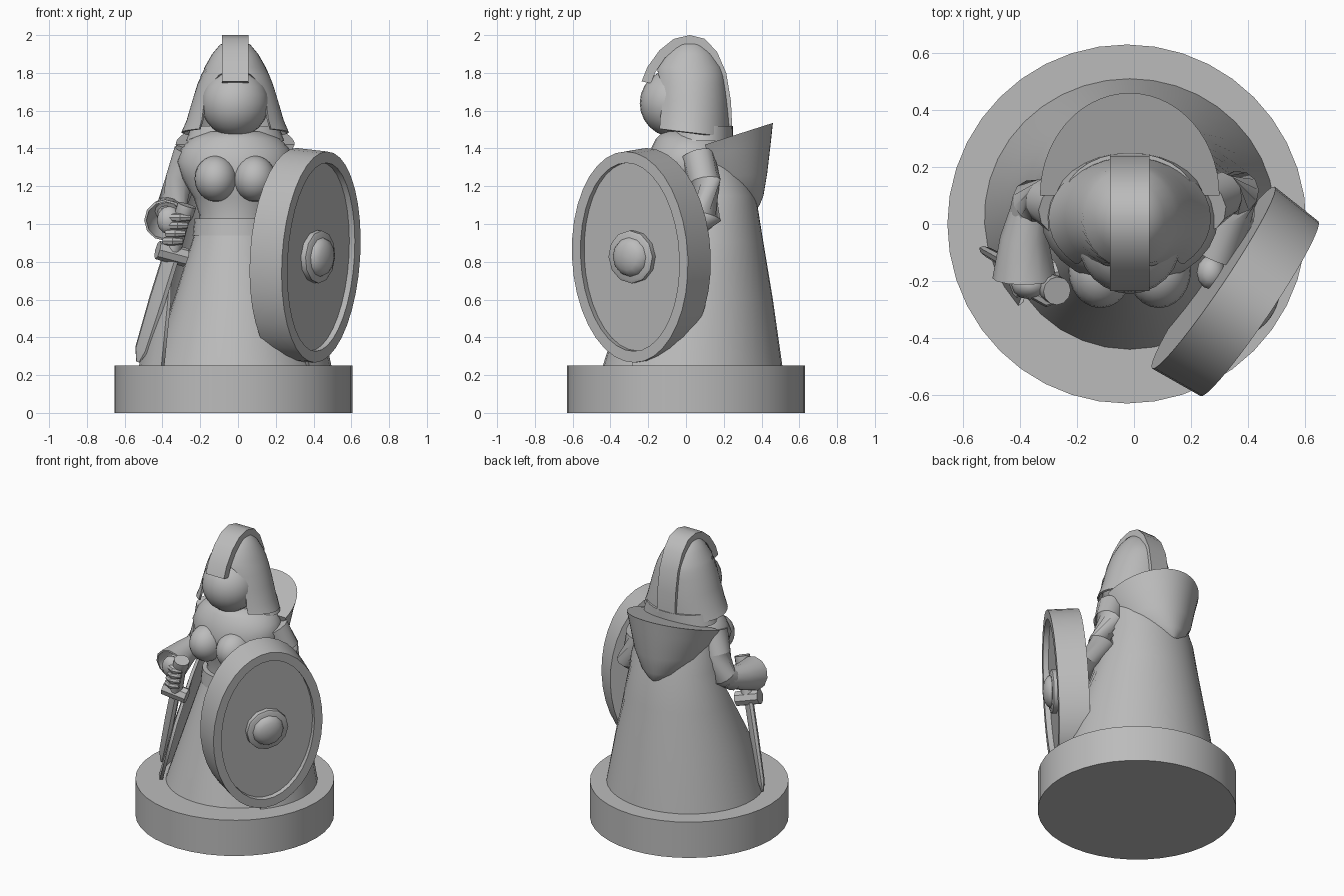
import bpy, bmesh, math
from mathutils import Vector, Matrix

if "Cube" in bpy.data.objects:
    bpy.data.objects.remove(bpy.data.objects["Cube"])

stone = bpy.data.materials.new("stone_grey")
stone.use_nodes = True
stone.diffuse_color = (0.5, 0.5, 0.5, 1)
stone.node_tree.nodes["Principled BSDF"].inputs["Base Color"].default_value = (0.5, 0.5, 0.5, 1)
CX = -0.015


def finish(bm, name, thick=0, angle=35):
    bmesh.ops.recalc_face_normals(bm, faces=bm.faces)
    for f in bm.faces:
        f.smooth = True
    for e in bm.edges:
        e.smooth = not (e.is_boundary or e.calc_face_angle(0) > math.radians(angle))
    me = bpy.data.meshes.new(name)
    bm.to_mesh(me)
    bm.free()
    me.materials.append(stone)
    ob = bpy.data.objects.new(name, me)
    bpy.context.scene.collection.objects.link(ob)
    if thick:
        mod = ob.modifiers.new("thickness", "SOLIDIFY")
        mod.thickness = thick
    return ob


def loft(name, rings, closed=True, cap=True, thick=0, angle=35):
    """Skin a list of point rings; open rings make an arched sheet."""
    bm = bmesh.new()
    rows = [[bm.verts.new(p) for p in ring] for ring in rings]
    n = len(rows[0])
    for a, b in zip(rows, rows[1:]):
        for i in range(n if closed else n - 1):
            j = (i + 1) % n
            bm.faces.new((a[i], a[j], b[j], b[i]))
    if cap:
        bm.faces.new(rows[0])
        bm.faces.new(rows[-1])
    return finish(bm, name, thick, angle)


def oval(z, cy, rx, ry, n=28, cx=CX):
    return [Vector((cx + rx * math.cos(t), cy + ry * math.sin(t), z))
            for t in (math.tau * i / n for i in range(n))]


def arc(z, cy, rx, ry, start, end, tilt=0, n=28):
    pts = []
    for i in range(n + 1):
        t = math.radians(start + (end - start) * i / n)
        pts.append(Vector((CX + rx * math.cos(t), cy + ry * math.sin(t), z + tilt * math.sin(t))))
    return pts


def tube(name, path, radii, n=12, flat=1, cap=True, thick=0):
    path = [Vector(p) for p in path]
    rings = []
    for i, (p, r) in enumerate(zip(path, radii)):
        d = path[min(i + 1, len(path) - 1)] - path[max(i - 1, 0)]
        q = d.to_track_quat("Z", "Y")
        rings.append([p + q @ v for v in oval(0, 0, r, r * flat, n, 0)])
    return loft(name, rings, cap=cap, thick=thick)


def ball(name, loc, scale, seg=24):
    bm = bmesh.new()
    bmesh.ops.create_uvsphere(bm, u_segments=seg, v_segments=seg // 2, radius=1,
                              matrix=Matrix.Translation(loc) @ Matrix.Diagonal((*scale, 1)))
    return finish(bm, name, angle=60)


# Base and gown
loft("round_base", [oval(z, 0, 0.63, 0.63, 40, -0.025) for z in (0, 0.25)])
loft("gown_skirt", [oval(0.25, -0.02, 0.44, 0.42, 32), oval(0.6, -0.02, 0.325, 0.31, 32),
                    oval(0.95, -0.01, 0.215, 0.2, 32)])
loft("belt", [oval(0.94, -0.01, 0.225, 0.205), oval(1.03, -0.01, 0.215, 0.195)])
torso = [(0.95, 0, 0.2, 0.18), (1.05, 0, 0.19, 0.17), (1.14, 0, 0.22, 0.19), (1.24, 0.01, 0.28, 0.22),
         (1.33, 0.02, 0.31, 0.235), (1.4, 0.03, 0.285, 0.215), (1.45, 0.03, 0.24, 0.19),
         (1.49, 0.02, 0.15, 0.14)]
loft("torso", [oval(*r) for r in torso], angle=60)
for side, word in ((-1, "right"), (1, "left")):
    ball(word + "_bust", (CX + side * 0.103, -0.165, 1.24), (0.112, 0.13, 0.122))

# Cloak with an open front and the hood bag hanging behind
cloak = [(0.25, 0.025, 0.51, 0.485, -40, 220), (0.6, 0.055, 0.435, 0.405, -35, 215),
         (0.9, 0.09, 0.365, 0.32, -15, 195), (1.15, 0.11, 0.315, 0.26, 5, 175),
         (1.42, 0.1, 0.25, 0.18, 0, 180)]
loft("cloak", [arc(*r) for r in cloak], closed=False, cap=False, thick=0.02)
bag = [(1.42, 0.1, 0.315, 0.36, 0, 180, 0.115), (1.36, 0.12, 0.285, 0.33, 0, 180, 0.08),
       (1.24, 0.15, 0.24, 0.28, 0, 180, 0.03), (1.15, 0.17, 0.175, 0.24, 0, 180, 0),
       (1.1, 0.18, 0.11, 0.21, 0, 180, 0), (1.08, 0.18, 0.05, 0.195, 0, 180, 0)]
loft("hood_bag", [arc(*r) for r in bag])
loft("neck_collar", [oval(1.44, 0.08, 0.26, 0.17), oval(1.52, 0.09, 0.23, 0.16)])

# Head, helmet and raised crest
ball("face", (CX, -0.065, 1.64), (0.18, 0.18, 0.18))
helm = [(1.485, 0.02, 0.285, 0.215, 42, -0.025), (1.55, 0.02, 0.257, 0.215, 43, -0.01),
        (1.65, 0.02, 0.228, 0.205, 46, 0), (1.74, 0.02, 0.2, 0.195, 42, 0),
        (1.79, 0.02, 0.18, 0.188, 28, 0), (1.83, 0.02, 0.162, 0.175, 0.5, 0),
        (1.9, 0.02, 0.122, 0.132, 0.5, 0), (1.95, 0.02, 0.08, 0.085, 0.5, 0),
        (1.97, 0.02, 0.03, 0.04, 0.5, 0)]
loft("helmet", [arc(z, cy, rx, ry, gap - 90, 270 - gap, tilt) for z, cy, rx, ry, gap, tilt in helm],
     closed=False, cap=False, thick=0.012, angle=60)
ridge = [(-0.235, 1.755), (-0.205, 1.83), (-0.14, 1.92), (-0.065, 1.98), (0.02, 2.0), (0.1, 1.98),
         (0.165, 1.91), (0.213, 1.8), (0.238, 1.65), (0.245, 1.5)]
centre = Vector((0, 0.02, 1.7))
bars = []
for y, z in ridge:
    out = Vector((0, y, z))
    inn = out + (centre - out).normalized() * 0.05
    bars.append([p + Vector((CX + x, 0, 0)) for p, x in
                 ((out, -0.07), (out, 0.07), (inn, 0.07), (inn, -0.07))])
loft("helmet_crest", bars)

# Left arm reaching behind the shield
tube("left_sleeve", [(0.24, 0.06, 1.36), (0.3, 0.1, 1.22), (0.36, 0.11, 1.04), (0.35, 0.03, 0.98),
                     (0.29, -0.12, 0.95)], [0.09, 0.085, 0.08, 0.075, 0.07])
ball("left_hand", (0.27, -0.17, 0.94), (0.05, 0.06, 0.05), 12)

# Right arm with a flared cuff
tube("right_sleeve", [(-0.25, 0.05, 1.38), (-0.3, 0.08, 1.24), (-0.35, 0.08, 1.1), (-0.37, 0.0, 1.05)],
     [0.09, 0.085, 0.08, 0.075])
tube("right_cuff", [(-0.36, 0.09, 1.09), (-0.385, -0.05, 1.05), (-0.385, -0.19, 1.02)],
     [0.06, 0.085, 0.112], cap=False, thick=0.012)
tube("right_wrist", [(-0.38, 0.0, 1.05), (-0.38, -0.22, 1.02)], [0.05, 0.045])
ball("right_hand", (-0.365, -0.215, 1.02), (0.065, 0.05, 0.075), 12)

# Sword pointing down, placed along one axis
top, tip = Vector((-0.27, -0.235, 1.1)), Vector((-0.53, -0.09, 0.27))


def along(t):
    return top.lerp(tip, t)


tube("sword_grip", [along(0), along(0.06), along(0.1), along(0.33)], [0.05, 0.05, 0.038, 0.045])
guard = along(0.31)
tube("sword_guard", [guard + Vector((-0.075, -0.02, 0.02)), guard + Vector((0.075, 0.02, -0.02))],
     [0.05, 0.05], 8)
tube("sword_blade", [along(0.33), along(0.6), along(0.92), along(1)], [0.022, 0.022, 0.018, 0.005], 8, 2.3)
for i in range(4):
    p = along(0.08 + i * 0.05)
    tube("finger_%d" % (i + 1), [p + Vector((-0.06, -0.02, 0)), p + Vector((-0.015, -0.045, 0)),
                                 p + Vector((0.035, -0.03, 0))], [0.022, 0.024, 0.016], 8)

# Oval shield with a sunk panel and a domed boss
normal = Vector((0.83, -0.56, -0.07)).normalized()
across = Vector((0.56, 0.83, 0)).normalized()
up = normal.cross(across)
frame = Matrix((across, up, normal)).transposed().to_4x4()
frame.translation = (0.44, -0.297, 0.825)


def shield_part(name, steps, n, angle=35):
    ob = loft(name, [oval(z, 0, rx, ry, n, 0) for rx, ry, z in steps], angle=angle)
    ob.matrix_world = frame


shield_part("shield", [(0.385, 0.565, -0.195), (0.37, 0.56, 0), (0.315, 0.5, 0), (0.315, 0.5, -0.035)], 36)
shield_part("boss_ring", [(0.14, 0.14, -0.05), (0.14, 0.14, -0.005), (0.125, 0.125, 0.003)], 12)
dome = [(0.105 * math.cos(a), 0.105 * math.cos(a), 0.05 * math.sin(a))
        for a in (math.radians(d) for d in (0, 25, 50, 70, 85))]
shield_part("boss_dome", dome, 12, 50)
